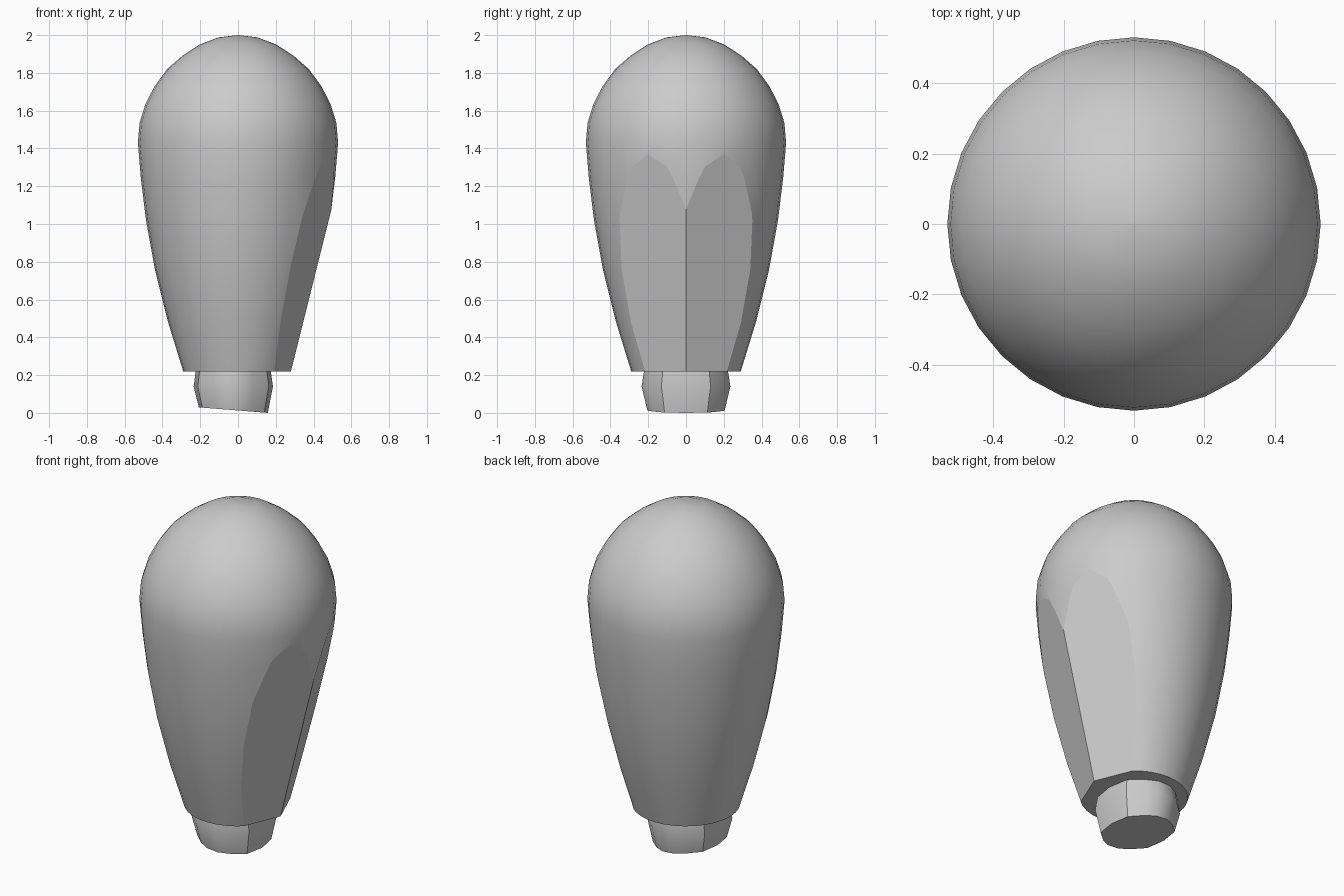
import bpy, bmesh
from math import sin, cos, pi, radians
from mathutils import Vector

cube = bpy.data.objects.get("Cube")
if cube:
    bpy.data.objects.remove(cube, do_unlink=True)

GREY = (0.6, 0.6, 0.6, 1)
grey = bpy.data.materials.new("plain grey")
grey.use_nodes = True
grey.diffuse_color = GREY
grey.node_tree.nodes["Principled BSDF"].inputs["Base Color"].default_value = GREY


def loft(bm, rings):
    """Skin a stack of equal rings and cap both ends."""
    loops = [[bm.verts.new(p) for p in ring] for ring in rings]
    n = len(loops[0])
    for low, high in zip(loops, loops[1:]):
        for i in range(n):
            j = (i + 1) % n
            bm.faces.new((low[i], low[j], high[j], high[i]))
    bm.faces.new(loops[0][::-1])
    bm.faces.new(loops[-1])


def finish(bm, name, flat_normals=()):
    bmesh.ops.recalc_face_normals(bm, faces=bm.faces)
    mesh = bpy.data.meshes.new(name)
    bm.to_mesh(mesh)
    bm.free()
    mesh.materials.append(grey)
    obj = bpy.data.objects.new(name, mesh)
    bpy.context.collection.objects.link(obj)
    bpy.context.view_layer.objects.active = obj
    obj.select_set(True)
    bpy.ops.object.shade_smooth_by_angle(angle=radians(30))
    obj.select_set(False)
    # Planed facets stay flat
    for face in mesh.polygons:
        if any(face.normal.dot(n) > 0.9999 for n in flat_normals):
            face.use_smooth = False


# Bulb body: turned profile (radius, height), planed by two sloping cuts
profile = [(0.29, 0.22), (0.37, 0.48), (0.44, 0.76), (0.487, 1.02), (0.514, 1.24),
           (0.53, 1.43), (0.521, 1.535), (0.49, 1.636), (0.441, 1.73), (0.375, 1.82),
           (0.295, 1.89), (0.203, 1.95), (0.103, 1.988), (0.002, 2.0)]
SEGMENTS = 32
bm = bmesh.new()
loft(bm, [[(r * cos(2 * pi * i / SEGMENTS), r * sin(2 * pi * i / SEGMENTS), z)
           for i in range(SEGMENTS)] for r, z in profile])
facets = [Vector((1, side * 0.41, -0.25)).normalized() for side in (1, -1)]
for normal in facets:
    cut = bmesh.ops.bisect_plane(bm, geom=bm.verts[:] + bm.edges[:] + bm.faces[:],
                                 plane_co=(0.28, 0, 0.22), plane_no=normal, clear_outer=True)
    rim = [e for e in cut["geom_cut"] if isinstance(e, bmesh.types.BMEdge)]
    bmesh.ops.contextual_create(bm, geom=rim)
finish(bm, "bulb_body", facets)

# Neck: rounded outline with blunt ends, swelling mid-height, slanted underside
quarter = [(0.21, 0), (0.188, 0.13), (0.11, 0.2), (0.04, 0.235)]
half = quarter + [(-x, y) for x, y in reversed(quarter)]
outline = half + [(x, -y) for x, y in half[-2:0:-1]]
CENTRE = -0.025
rings = []
for scale, height in ((0.87, None), (1, 0.14), (0.94, 0.23)):
    ring = []
    for x, y in outline:
        px = CENTRE + x * scale
        z = 0.08 * (0.16 - px) if height is None else height
        ring.append((px, y * scale, z))
    rings.append(ring)
bm = bmesh.new()
loft(bm, rings)
finish(bm, "neck")
